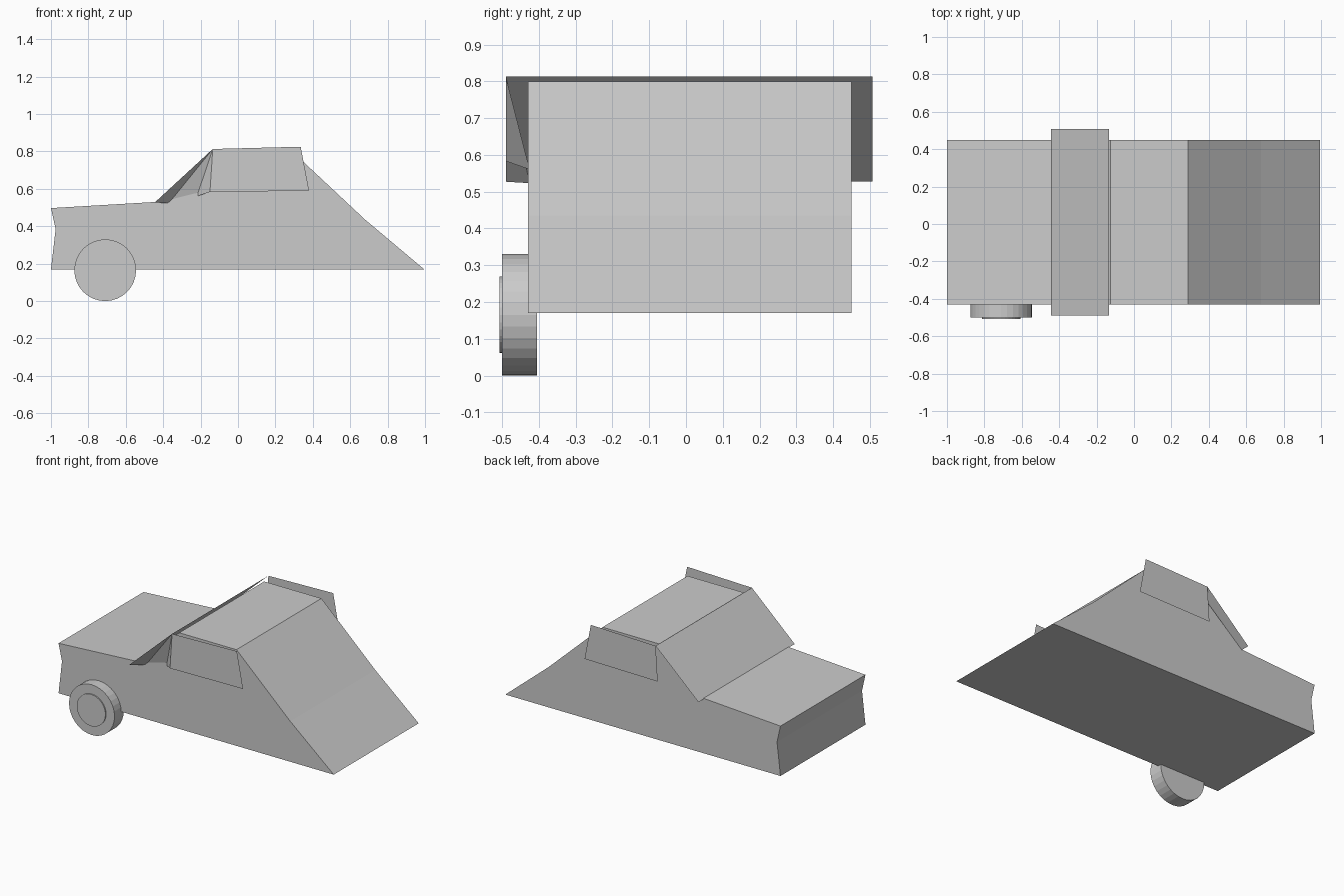
import bpy
from math import radians

if "Cube" in bpy.data.objects:
    bpy.data.objects.remove(bpy.data.objects["Cube"])


def mesh_object(name, verts, faces):
    me = bpy.data.meshes.new(name)
    me.from_pydata(verts, [], faces)
    me.update()
    ob = bpy.data.objects.new(name, me)
    bpy.context.collection.objects.link(ob)
    return ob


def extrude_profile(name, pts, y0, y1):
    """Closed prism from an x/z profile, spanning y0..y1."""
    n = len(pts)
    verts = [(x, y, z) for y in (y0, y1) for x, z in pts]
    faces = [tuple(range(n)), tuple(range(2 * n - 1, n - 1, -1))]
    faces += [(i, i + n, (i + 1) % n + n, (i + 1) % n) for i in range(n)]
    return mesh_object(name, verts, faces)


def disc(name, x, z, radius, y0, y1):
    """Cylinder lying along y."""
    bpy.ops.mesh.primitive_cylinder_add(
        vertices=32, radius=radius, depth=y1 - y0,
        location=(x, (y0 + y1) / 2, z), rotation=(radians(90), 0, 0))
    bpy.context.object.name = name


LEFT, RIGHT = -0.49, 0.507

# Car body
extrude_profile("body", [
    (-1, 0.17), (0.995, 0.17), (0.68, 0.435), (0.29, 0.80), (-0.125, 0.80),
    (-0.44, 0.53), (-1, 0.497), (-0.975, 0.385)], -0.43, 0.45)

# Side windows: thin panels standing off the body
window = [(-0.15, 0.583), (0.38, 0.59), (0.335, 0.825), (-0.135, 0.813)]
for side, y in (("left", LEFT), ("right", RIGHT)):
    mesh_object(side + "_window", [(x, y, z) for x, z in window], [(0, 1, 2, 3)])

# Windscreen sheet, wider than the body
mesh_object("windscreen", [
    (-0.445, LEFT, 0.527), (-0.135, LEFT, 0.813),
    (-0.135, RIGHT, 0.813), (-0.445, RIGHT, 0.527)], [(0, 1, 2, 3)])

# Inward-bent quarter panel joining window and windscreen on one side
mesh_object("quarter_panel", [
    (-0.135, LEFT, 0.813), (-0.15, LEFT, 0.583), (-0.22, -0.425, 0.56),
    (-0.37, -0.425, 0.523), (-0.445, LEFT, 0.527)],
    [(0, 2, 1), (0, 3, 2), (0, 4, 3)])

# Single wheel with hub cap
disc("wheel", -0.71, 0.165, 0.165, -0.50, -0.405)
disc("hub_cap", -0.71, 0.165, 0.104, -0.507, -0.49)
